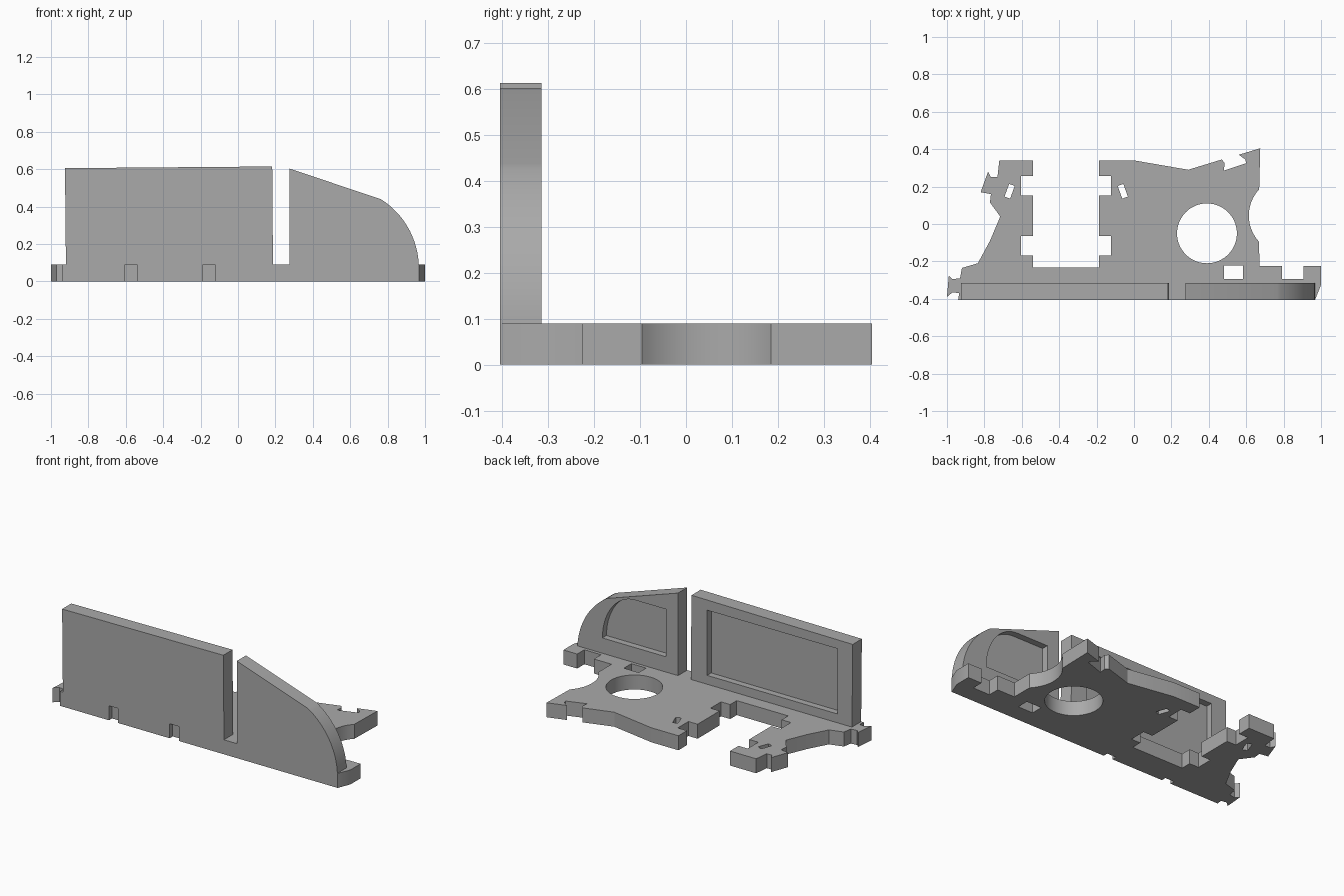
import bpy
import bmesh
from math import sin, cos, radians

cube = bpy.data.objects.get("Cube")
if cube:
    bpy.data.objects.remove(cube, do_unlink=True)

grey = bpy.data.materials.new("plain grey")
grey.use_nodes = True
grey.diffuse_color = (0.4, 0.4, 0.4, 1)
grey.node_tree.nodes["Principled BSDF"].inputs["Base Color"].default_value = grey.diffuse_color


def prism(name, outline, low, high, upright=False):
    """Extrude an outline: along z, or along y when upright."""
    bm = bmesh.new()
    place = (lambda a, b: (a, low, b)) if upright else (lambda a, b: (a, b, low))
    face = bm.faces.new([bm.verts.new(place(a, b)) for a, b in outline])
    grown = bmesh.ops.extrude_face_region(bm, geom=[face])["geom"]
    shift = (0, high - low, 0) if upright else (0, 0, high - low)
    verts = [v for v in grown if isinstance(v, bmesh.types.BMVert)]
    bmesh.ops.translate(bm, verts=verts, vec=shift)
    bmesh.ops.recalc_face_normals(bm, faces=bm.faces)
    mesh = bpy.data.meshes.new(name)
    bm.to_mesh(mesh)
    bm.free()
    mesh.materials.append(grey)
    obj = bpy.data.objects.new(name, mesh)
    bpy.context.collection.objects.link(obj)
    return obj


def rect(x0, x1, y0, y1):
    return [(x0, y0), (x1, y0), (x1, y1), (x0, y1)]


def arc(cx, cy, rx, ry, start, end, steps):
    angles = [radians(start + (end - start) * i / steps) for i in range(steps + 1)]
    return [(cx + rx * cos(a), cy + ry * sin(a)) for a in angles]


def cut(target, outline, low, high, upright=False):
    """Subtract an extruded outline, then drop the cutter."""
    cutter = prism("cutter", outline, low, high, upright)
    cutter.hide_render = True
    mod = target.modifiers.new("cut", "BOOLEAN")
    mod.operation = "DIFFERENCE"
    mod.solver = "EXACT"
    mod.object = cutter
    bpy.context.view_layer.objects.active = target
    bpy.ops.object.modifier_apply(modifier=mod.name)
    bpy.data.objects.remove(cutter, do_unlink=True)


def smooth(obj):
    bpy.ops.object.select_all(action="DESELECT")
    obj.select_set(True)
    bpy.context.view_layer.objects.active = obj
    bpy.ops.object.shade_smooth_by_angle(angle=radians(25))


FRONT, BACK, DECK = -0.405, -0.315, 0.09

# Deck: ragged left end, broken back edge, scooped right side
left_end = [(-.94, FRONT), (-.935, -.37), (-.97, -.365), (-1, -.39), (-.99, -.275),
            (-.97, -.295), (-.93, -.29), (-.92, -.235), (-.835, -.21), (-.77, -.09),
            (-.715, .04), (-.77, .115), (-.765, .16), (-.82, .17), (-.78, .28),
            (-.765, .25), (-.73, .25), (-.72, .34)]
back_edge = [(0, .34), (.29, .29), (.47, .345), (.485, .325), (.48, .285), (.6, .325),
             (.595, .345), (.56, .37), (.675, .405)]
scoop = arc(.82, .045, .206, .206, 137, 223, 20)
right_end = [(.67, -.225), (.79, -.225), (.79, -.295), (.905, -.295), (.905, -.225),
             (1, -.225), (1, -.325), (.968, FRONT)]
deck = prism("deck", left_end + back_edge + scoop + right_end, 0, DECK)

# Slot open to the back, with paired side notches
MID, HALF, WIDE = -.363, .177, .24
cut(deck, rect(MID - HALF, MID + HALF, -.232, 1), -1, 1)
for y0, y1 in ((-.168, -.065), (.152, .256)):
    cut(deck, rect(MID - WIDE, MID + WIDE, y0, y1), -1, 1)

# Shallow notches in the front edge, under the wall
for side in (-1, 1):
    x0, x1 = sorted((MID + side * HALF, MID + side * WIDE))
    cut(deck, rect(x0, x1, -1, FRONT + .03), -1, 1)

# Round hole, square hole and two slanted slots
cut(deck, arc(.39, -.05, .16, .16, 0, 355, 71), -1, 1)
cut(deck, rect(.48, .582, -.295, -.222), -1, 1)
for cx, tilt in ((-.665, -20), (-.06, 20)):
    c, s = cos(radians(tilt)), sin(radians(tilt))
    slot = rect(-.016, .016, -.036, .036)
    cut(deck, [(cx + x * c - y * s, .175 + x * s + y * c) for x, y in slot], -1, 1)
smooth(deck)

# Long wall with a recessed panel on its back
long_wall = prism("long_wall", [(-.92, DECK), (.187, DECK), (.183, .614), (-.925, .605)],
                  FRONT, BACK, upright=True)
cut(long_wall, rect(-.82, .075, .145, .55), BACK - .04, 0, upright=True)

# Rounded wall with a curved recess on its back
rounded = [(.275, DECK), *arc(.53, .07, .437, .437, 2.6, 57.5, 18), (.275, .603)]
rounded_wall = prism("rounded_wall", rounded, FRONT, BACK, upright=True)
recess = [(.357, .185), *arc(.57, .185, .225, .295, 0, 90, 18), (.357, .48)]
cut(rounded_wall, recess, BACK - .04, 0, upright=True)
smooth(rounded_wall)
